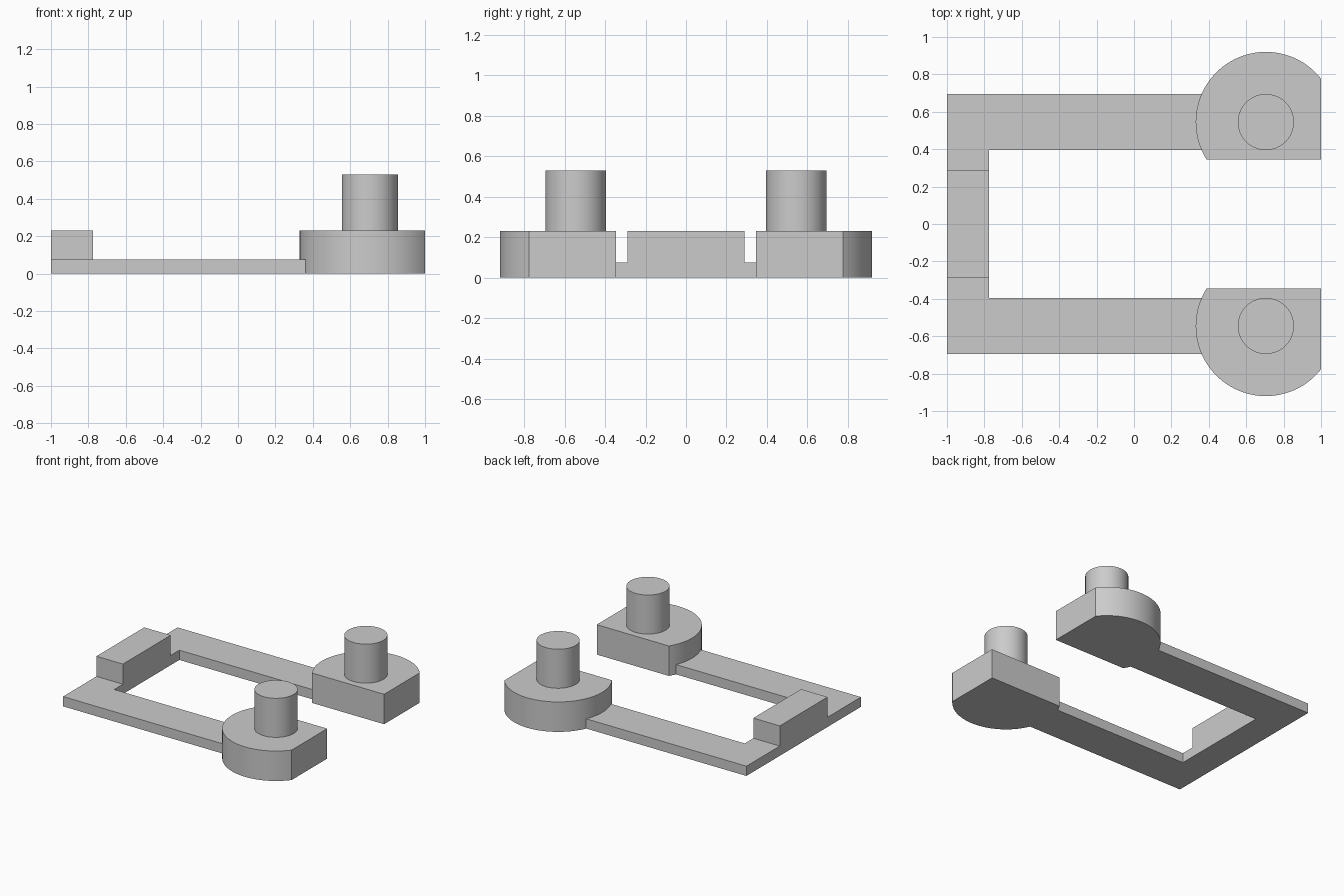
import bpy, bmesh, math

if "Cube" in bpy.data.objects:
    bpy.data.objects.remove(bpy.data.objects["Cube"], do_unlink=True)

grey = bpy.data.materials.new("plain grey")
grey.use_nodes = True
colour = (0.6, 0.6, 0.6, 1)
grey.diffuse_color = colour
grey.node_tree.nodes["Principled BSDF"].inputs["Base Color"].default_value = colour

# Shared dimensions
PAD_X, PAD_Y, PAD_R = 0.705, 0.545, 0.375
PIN_R = 0.15
ARM_IN, ARM_OUT = PAD_Y - PIN_R, PAD_Y + PIN_R
BAR_X, BLOCK_Y, PAD_CUT = -0.775, 0.29, 0.345
ARM_Z, PAD_Z, PIN_Z = 0.075, 0.23, 0.53


def prism(name, outline, z0, z1):
    """Extrude a flat outline from z0 up to z1."""
    bm = bmesh.new()
    face = bm.faces.new([bm.verts.new((x, y, z0)) for x, y in outline])
    up = bmesh.ops.extrude_face_region(bm, geom=[face], use_keep_orig=True)
    for v in up["geom"]:
        if isinstance(v, bmesh.types.BMVert):
            v.co.z = z1
    bmesh.ops.recalc_face_normals(bm, faces=bm.faces)
    mesh = bpy.data.meshes.new(name)
    bm.to_mesh(mesh)
    bm.free()
    mesh.materials.append(grey)
    obj = bpy.data.objects.new(name, mesh)
    bpy.context.collection.objects.link(obj)
    bpy.ops.object.select_all(action='DESELECT')
    obj.select_set(True)
    bpy.context.view_layer.objects.active = obj
    bpy.ops.object.shade_smooth_by_angle(angle=math.radians(30))
    return obj


def arc(radius, start, end, steps):
    """Points on an arc around the pad centre."""
    angles = [start + (end - start) * i / steps for i in range(steps + 1)]
    return [(PAD_X + radius * math.cos(a), PAD_Y + radius * math.sin(a)) for a in angles]


def mirrored(points):
    return [(x, -y) for x, y in reversed(points)]


# U-shaped frame whose arm ends meet the round pads
swing = math.asin(PIN_R / PAD_R)
half = [(BAR_X, ARM_IN)] + arc(PAD_R, math.pi + swing, math.pi - swing, 16) + [(-1, ARM_OUT)]
prism("frame", half + mirrored(half), 0, ARM_Z)

# Raised block on the cross bar
prism("raised_block", [(-1, -BLOCK_Y), (BAR_X, -BLOCK_Y), (BAR_X, BLOCK_Y), (-1, BLOCK_Y)],
      ARM_Z, PAD_Z)

# Round pads trimmed flat on two sides, each with an upright pin
pad = [(1, PAD_CUT)] + arc(PAD_R, math.acos((1 - PAD_X) / PAD_R),
                           math.pi + math.asin((PAD_Y - PAD_CUT) / PAD_R), 64)
pin = arc(PIN_R, 0, 2 * math.pi, 64)[:-1]
for side, shape in (("back", list), ("front", mirrored)):
    prism(side + "_pad", shape(pad), 0, PAD_Z)
    prism(side + "_pin", shape(pin), PAD_Z, PIN_Z)
